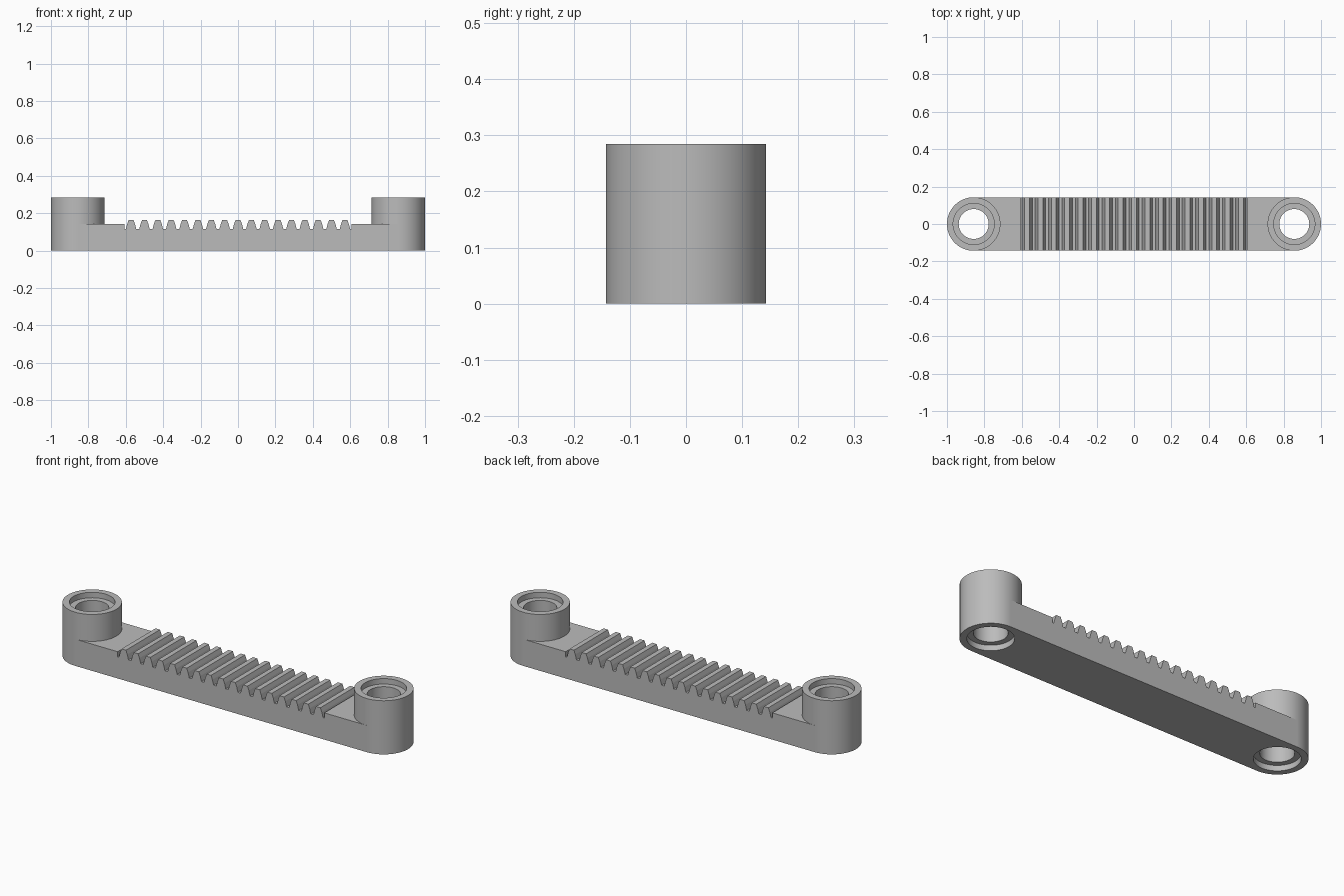
import bpy, bmesh, math
from mathutils import Vector

cube = bpy.data.objects.get("Cube")
if cube:
    bpy.data.objects.remove(cube, do_unlink=True)

RADIUS = 0.1429      # boss radius and half width of the bar
BOSS_X = 1 - RADIUS
PITCH = RADIUS / 2
TEETH = 17
BAR_TOP, ROOT, TIP = 0.142, 0.115, 0.163

grey = bpy.data.materials.new("light grey plastic")
grey.use_nodes = True
colour = (0.5, 0.5, 0.5, 1)
grey.diffuse_color = colour
grey.node_tree.nodes["Principled BSDF"].inputs["Base Color"].default_value = colour


def finish(bm, name):
    bmesh.ops.recalc_face_normals(bm, faces=bm.faces)
    mesh = bpy.data.meshes.new(name)
    bm.to_mesh(mesh)
    bm.free()
    obj = bpy.data.objects.new(name, mesh)
    bpy.context.collection.objects.link(obj)
    mesh.materials.append(grey)
    return obj


def lathe(name, x, profile):
    """Spin a closed (radius, height) profile around a vertical axis at x."""
    bm = bmesh.new()
    verts = [bm.verts.new((x + r, 0, z)) for r, z in profile]
    edges = [bm.edges.new((v, verts[i - 1])) for i, v in enumerate(verts)]
    bmesh.ops.spin(bm, geom=verts + edges, cent=(x, 0, 0), axis=(0, 0, 1),
                   angle=math.tau, steps=64, use_duplicate=False)
    bmesh.ops.remove_doubles(bm, verts=bm.verts, dist=0.0001)
    obj = finish(bm, name)
    bpy.ops.object.select_all(action='DESELECT')
    obj.select_set(True)
    bpy.context.view_layer.objects.active = obj
    bpy.ops.object.shade_smooth_by_angle(angle=math.radians(35))
    return obj


# Toothed bar: side outline extruded across its width
end = TEETH * PITCH / 2
outline = [(-BOSS_X, 0), (-BOSS_X, BAR_TOP), (-end, BAR_TOP), (-end, ROOT)]
for i in range(TEETH):
    centre = (i - (TEETH - 1) / 2) * PITCH
    outline += [(centre + dx, z) for dx, z in (
        (-0.028, ROOT), (-0.021, BAR_TOP), (-0.013, TIP),
        (0.013, TIP), (0.021, BAR_TOP), (0.028, ROOT))]
outline += [(end, ROOT), (end, BAR_TOP), (BOSS_X, BAR_TOP), (BOSS_X, 0)]

bm = bmesh.new()
side = bm.faces.new([bm.verts.new((x, -RADIUS, z)) for x, z in outline])
extruded = bmesh.ops.extrude_face_region(bm, geom=[side], use_keep_orig=True)
moved = [g for g in extruded["geom"] if isinstance(g, bmesh.types.BMVert)]
bmesh.ops.translate(bm, verts=moved, vec=Vector((0, 2 * RADIUS, 0)))
bar = finish(bm, "toothed_bar")

# End bosses: tubes with a wider recess at both mouths
HEIGHT, HOLE, RECESS, DEPTH = 0.285, 0.08, 0.11, 0.029
boss_profile = [(RADIUS, 0), (RADIUS, HEIGHT), (RECESS, HEIGHT),
                (RECESS, HEIGHT - DEPTH), (HOLE, HEIGHT - DEPTH),
                (HOLE, DEPTH), (RECESS, DEPTH), (RECESS, 0)]
for label, s in (("left", 1), ("right", -1)):
    lathe(label + "_boss", s * BOSS_X, boss_profile)

    # Clear the bar out of the boss opening
    bm = bmesh.new()
    bmesh.ops.create_cone(bm, cap_ends=True, segments=64, radius1=0.13,
                          radius2=0.13, depth=1)
    bmesh.ops.translate(bm, verts=bm.verts, vec=Vector((s * BOSS_X, 0, 0)))
    cutter = finish(bm, label + "_bar_cutter")
    cutter.hide_render = True
    cutter.hide_set(True)
    cutter.display_type = 'WIRE'
    cut = bar.modifiers.new(label + " opening", 'BOOLEAN')
    cut.operation = 'DIFFERENCE'
    cut.solver = 'EXACT'
    cut.object = cutter
